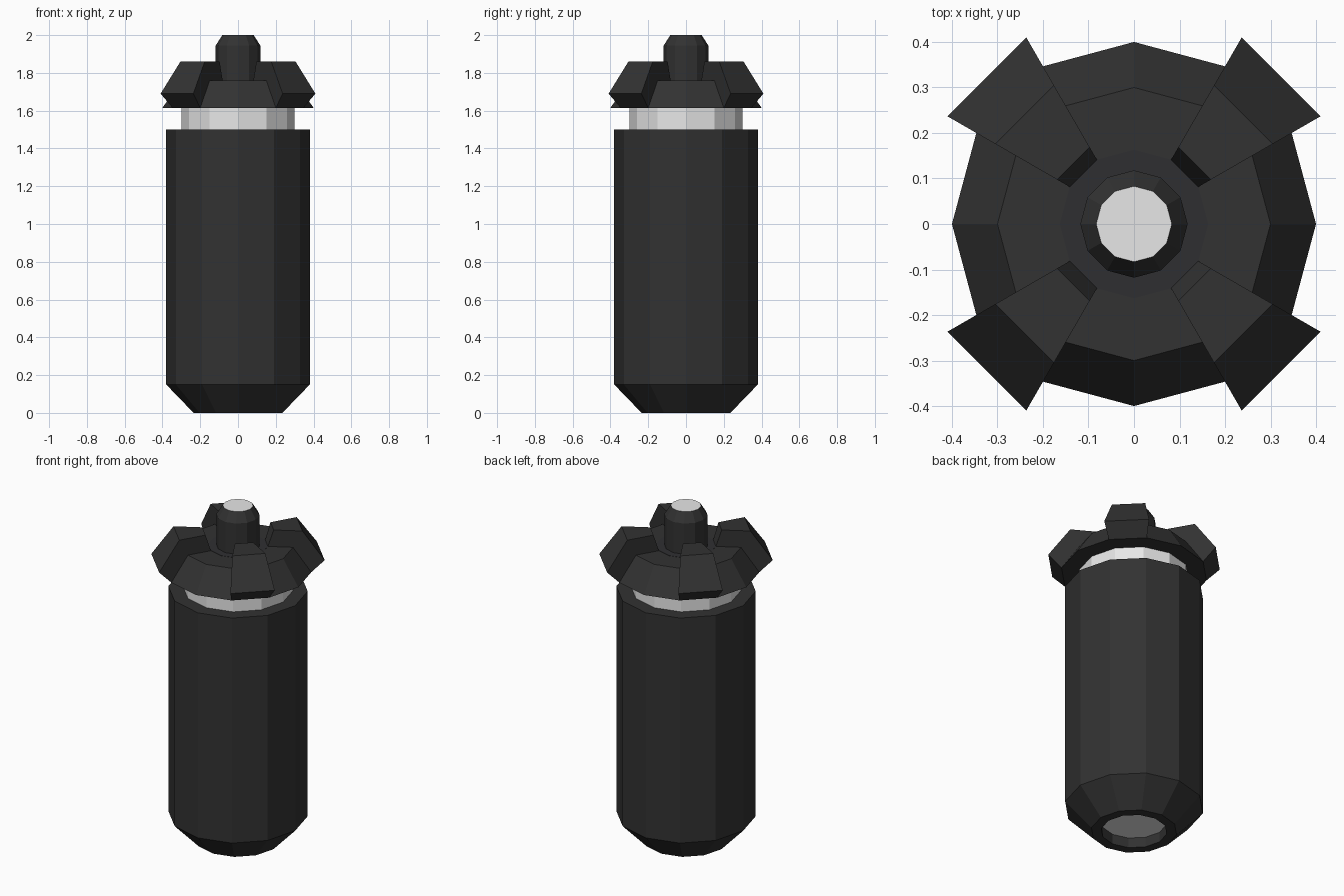
import bpy, bmesh
from math import sin, cos, pi

cube = bpy.data.objects.get("Cube")
if cube:
    bpy.data.objects.remove(cube, do_unlink=True)

SIDES = 12


def make_material(name, color):
    mat = bpy.data.materials.new(name)
    mat.use_nodes = True
    mat.diffuse_color = color
    mat.node_tree.nodes["Principled BSDF"].inputs["Base Color"].default_value = color
    return mat


black = make_material("matte black", (0.032, 0.032, 0.032, 1))
blue_black = make_material("blue black", (0.028, 0.028, 0.031, 1))
pale = make_material("pale grey", (0.8, 0.8, 0.8, 1))


def finish(name, bm, mats):
    bmesh.ops.recalc_face_normals(bm, faces=bm.faces)
    mesh = bpy.data.meshes.new(name)
    bm.to_mesh(mesh)
    bm.free()
    for m in mats:
        mesh.materials.append(m)
    obj = bpy.data.objects.new(name, mesh)
    bpy.context.collection.objects.link(obj)
    return obj


def ring(bm, r, z, start=0, count=SIDES):
    return [bm.verts.new((r * cos(a), r * sin(a), z))
            for a in (2 * pi * (start + i) / SIDES for i in range(count))]


def lathe(name, profile, mats, pale_caps=()):
    """Turn a (radius, height) profile into a faceted solid with flat end caps."""
    bm = bmesh.new()
    rings = [ring(bm, r, z) for r, z in profile]
    for a, b in zip(rings, rings[1:]):
        for i in range(SIDES):
            j = (i + 1) % SIDES
            bm.faces.new((a[i], a[j], b[j], b[i]))
    for index in (0, -1):
        cap = bm.faces.new(rings[index])
        cap.material_index = 1 if index in pale_caps else 0
    return finish(name, bm, mats)


# Main cylinder with chamfered foot and a pale recess underneath
lathe("canister_body",
      [(0.18, 0.06), (0.18, 0), (0.235, 0), (0.38, 0.15), (0.38, 1.5)],
      [black, pale], pale_caps=(0,))

# Pale neck between body and cap
lathe("neck", [(0.30, 1.49), (0.30, 1.62)], [pale])

# Sloped cap
lathe("cap", [(0.40, 1.615), (0.30, 1.76), (0.163, 1.76)], [black])

# Collar and nozzle with a pale tip
lathe("nozzle_collar", [(0.163, 1.75), (0.163, 1.761)], [blue_black])
lathe("nozzle", [(0.118, 1.75), (0.118, 1.945), (0.083, 2.0)],
      [black, pale], pale_caps=(-1,))

# Four raised lugs, each filling one diagonal facet of the cap
lug_profile = [(0.40, 1.615), (0.473, 1.69), (0.352, 1.86),
               (0.195, 1.86), (0.163, 1.76), (0.30, 1.76)]
for k, name in enumerate(("back_left", "back_right", "front_right", "front_left")):
    bm = bmesh.new()
    pairs = [ring(bm, r, z, start=1 + 3 * k, count=2) for r, z in lug_profile]
    for a, b in zip(pairs, pairs[1:] + pairs[:1]):
        bm.faces.new((a[0], a[1], b[1], b[0]))
    for side in (0, 1):
        bm.faces.new([p[side] for p in pairs])
    finish("lug_" + name, bm, [black])
